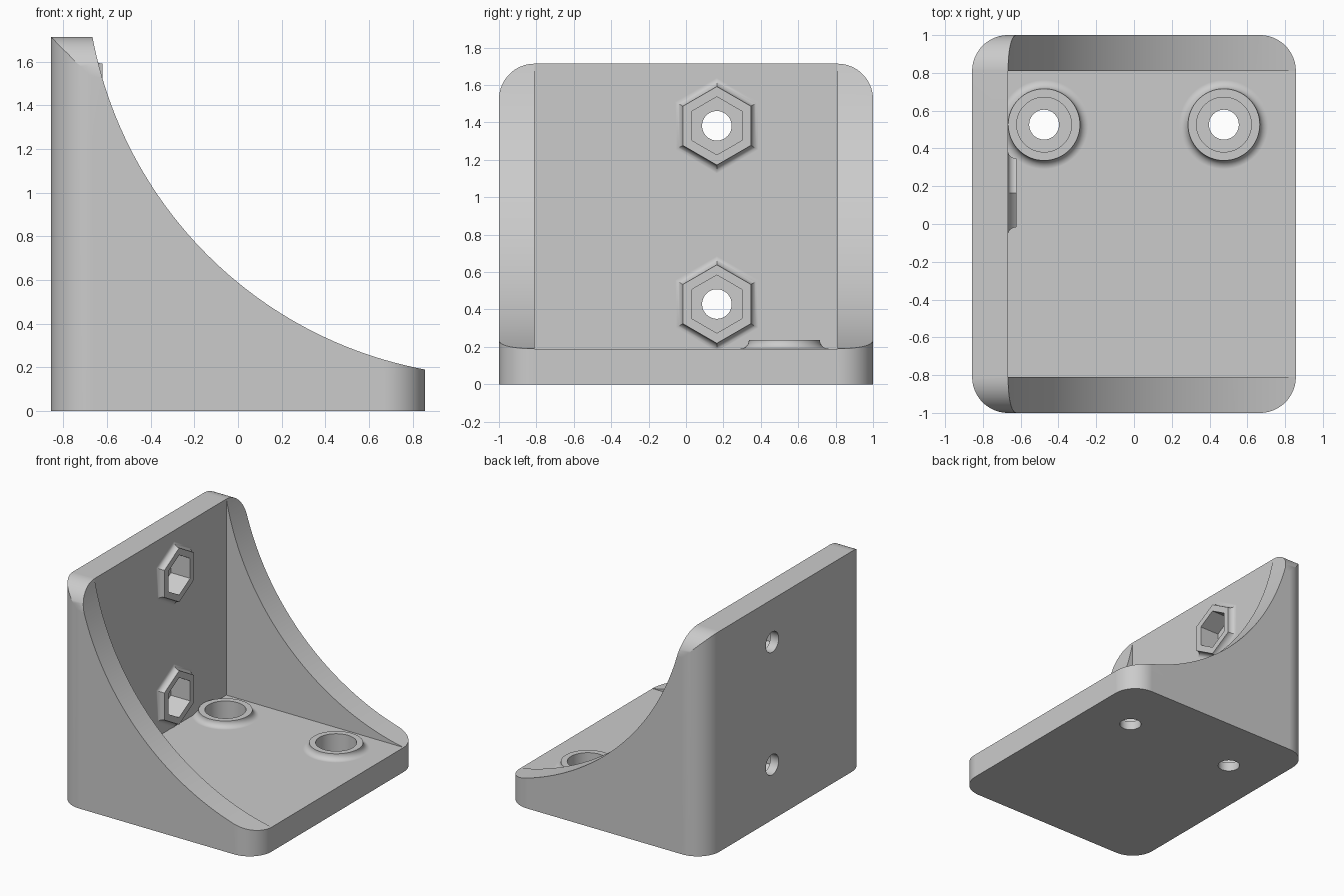
import bpy, bmesh
from math import sin, cos, pi, acos, asin
from mathutils import Matrix, Vector

cube = bpy.data.objects.get("Cube")
if cube:
    bpy.data.objects.remove(cube, do_unlink=True)

HALF, TOP, WALL, ROUND = 0.857, 1.714, 0.19, 0.19
BOSS = 0.046                                  # boss height and fillet radius
INNER_X = -HALF + WALL

grey = bpy.data.materials.new("plain grey")
grey.use_nodes = True
grey.diffuse_color = (0.6, 0.6, 0.6, 1)
grey.node_tree.nodes["Principled BSDF"].inputs["Base Color"].default_value = (0.6, 0.6, 0.6, 1)


def solid(name, rings):
    """Closed solid lofted through rings of equal point count."""
    bm = bmesh.new()
    loops = [[bm.verts.new(p) for p in ring] for ring in rings]
    n = len(loops[0])
    for a, b in zip(loops, loops[1:]):
        for i in range(n):
            j = (i + 1) % n
            bm.faces.new((a[i], a[j], b[j], b[i]))
    bm.faces.new(loops[0][::-1])
    bm.faces.new(loops[-1])
    bmesh.ops.recalc_face_normals(bm, faces=bm.faces)
    mesh = bpy.data.meshes.new(name)
    bm.to_mesh(mesh)
    bm.free()
    mesh.materials.append(grey)
    obj = bpy.data.objects.new(name, mesh)
    bpy.context.collection.objects.link(obj)
    return obj


def turned(name, profile, sides, place):
    """Loft regular polygons of (radius, height) along the local z axis."""
    return solid(name, [[place @ Vector((r * cos(2 * pi * i / sides), r * sin(2 * pi * i / sides), h))
                         for i in range(sides)] for r, h in profile])


def combine(target, tool, operation):
    mod = target.modifiers.new(operation, 'BOOLEAN')
    mod.operation, mod.object, mod.solver = operation, tool, 'EXACT'
    bpy.context.view_layer.objects.active = target
    bpy.ops.object.modifier_apply(modifier=mod.name)
    bpy.data.objects.remove(tool, do_unlink=True)


def corner(cx, cy, start, steps=16):
    return [(cx + ROUND * cos(start + pi / 2 * i / steps),
             cy + ROUND * sin(start + pi / 2 * i / steps)) for i in range(steps + 1)]


# Side profile with the concave sweep
R, C = 1.905, 2.063
a0 = asin((C - TOP) / R)
a1 = pi / 2 - a0
STEPS = 48
sweep = []
for i in range(STEPS + 1):
    a = a0 + (a1 - a0) * i / STEPS
    sweep.append((C - R * cos(a) - HALF, C - R * sin(a)))
profile = [(HALF, 0), (-HALF, 0), (-HALF, TOP)] + sweep
bracket = solid("bracket", [[(x, y, z) for x, z in profile] for y in (-1, 1)])

# Rounded footprint
ex, ey = HALF - ROUND, 1 - ROUND
plan = (corner(ex, ey, 0) + corner(-ex, ey, pi / 2)
        + corner(-ex, -ey, pi) + corner(ex, -ey, 1.5 * pi))
combine(bracket, solid("plan_trim", [[(x, y, z) for x, y in plan] for z in (-0.1, 2)]), 'INTERSECT')

# Rounded upper corners of the back plate
end = [(-1, -0.1), (1, -0.1)] + corner(ey, TOP - ROUND, 0) + corner(-ey, TOP - ROUND, pi / 2)
combine(bracket, solid("top_trim", [[(x, y, z) for y, z in end] for x in (-1, 1)]), 'INTERSECT')

# Hollow between the side walls
hollow = [(INNER_X, WALL), (1, WALL), (1, 2), (INNER_X, 2)]
combine(bracket, solid("hollow", [[(x, y, z) for x, z in hollow] for y in (-ey, ey)]), 'DIFFERENCE')


def add_boss(sides, outer, inner, place):
    """Filleted boss with a pocket and a through hole."""
    flare = [(outer + BOSS * (1 - cos(t)), BOSS * (1 - sin(t)))
             for t in [pi / 2 * i / 8 for i in range(8, -1, -1)]]
    flare = [(outer + BOSS - BOSS * sin(pi / 2 * i / 8), BOSS - BOSS * cos(pi / 2 * i / 8))
             for i in range(9)]
    combine(bracket, turned("boss", [(outer + BOSS, -0.05)] + flare, sides, place), 'UNION')
    combine(bracket, turned("pocket", [(inner, 0.07 - WALL), (inner, 0.2)], sides, place), 'DIFFERENCE')
    combine(bracket, turned("hole", [(0.079, -0.3), (0.079, 0.1)], 48, place), 'DIFFERENCE')


# Round bosses on the base
for x in (-0.476, 0.476):
    add_boss(64, 0.19, 0.145, Matrix.Translation((x, 0.526, WALL)))

# Hexagonal bosses on the back plate
for z in (0.429, 1.382):
    add_boss(6, 0.21, 0.155, Matrix.Translation((INNER_X, 0.165, z)) @ Matrix.Rotation(pi / 2, 4, 'Y'))

# Smooth curved faces, keep hard edges
bpy.ops.object.select_all(action='DESELECT')
bracket.select_set(True)
bpy.context.view_layer.objects.active = bracket
bpy.ops.object.shade_smooth_by_angle(angle=pi / 7)
weighted = bracket.modifiers.new("weighted_normals", 'WEIGHTED_NORMAL')
weighted.keep_sharp = True
